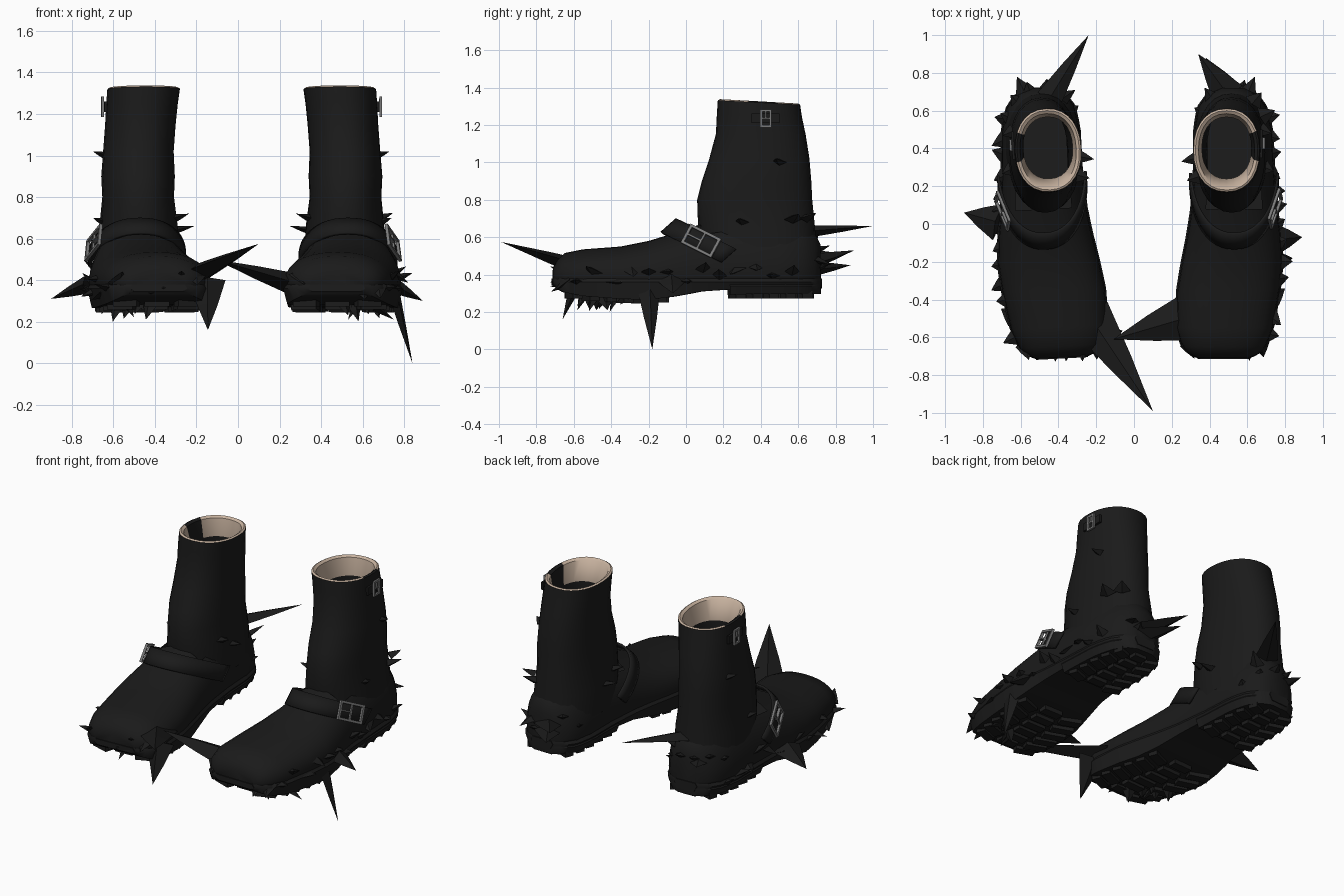
import bpy, bmesh, math, random
from mathutils import Vector, Matrix

cube = bpy.data.objects.get("Cube")
if cube:
    bpy.data.objects.remove(cube, do_unlink=True)


def material(name, color):
    m = bpy.data.materials.new(name)
    m.use_nodes = True
    m.diffuse_color = (*color, 1)
    m.node_tree.nodes["Principled BSDF"].inputs["Base Color"].default_value = (*color, 1)
    return m


LEATHER = material("black leather", (0.0105, 0.0105, 0.0105))
RUBBER = material("black rubber", (0.0115, 0.0115, 0.0115))
LINING = material("tan lining", (0.58, 0.45, 0.35))
METAL = material("grey metal", (0.19, 0.19, 0.19))

# Foot stations along y: (y, centre x, half width, bottom z, top z)
FOOT = [(-0.71, .475, .13, .36, .44), (-0.69, .475, .18, .34, .475), (-0.65, .475, .22, .32, .515),
        (-0.55, .48, .255, .3, .535), (-0.35, .5, .27, .285, .55), (-0.2, .52, .265, .28, .58),
        (-0.05, .53, .245, .3, .625), (0.08, .53, .225, .325, .67), (0.3, .53, .21, .34, .7),
        (0.5, .525, .205, .34, .7), (0.62, .52, .18, .34, .68), (0.69, .52, .13, .34, .62),
        (0.72, .52, .07, .34, .56)]
# Shaft stations upward: (z, front y, back y, inner x, outer x)
SHAFT = [(.48, .09, .70, .32, .72), (.65, .065, .69, .325, .705), (.8, .06, .675, .345, .69),
         (.9, .085, .67, .34, .695), (1.02, .125, .66, .345, .685), (1.15, .16, .64, .335, .675),
         (1.25, .165, .62, .325, .67), (1.32, .17, .61, .315, .665)]


def foot_at(y):
    y = min(max(y, FOOT[0][0]), FOOT[-1][0])
    for a, b in zip(FOOT, FOOT[1:]):
        if y <= b[0]:
            t = (y - a[0]) / (b[0] - a[0])
            return [p + (q - p) * t for p, q in zip(a, b)][1:]


def power(v, e):
    return math.copysign(abs(v) ** e, v)


class Boot:
    """Places canonical left-boot coordinates on either side."""

    def __init__(self, label, mirrored):
        self.label = label
        self.matrix = Matrix.Identity(4)
        if mirrored:
            pivot = Vector((-0.5, 0.4, 0))
            self.matrix = (Matrix.Translation(pivot + Vector((0.035, 0, 0)))
                           @ Matrix.Rotation(math.radians(3), 4, 'Z')
                           @ Matrix.Translation(-pivot) @ Matrix.Scale(-1, 4, (1, 0, 0)))

    def finish(self, name, bm, mats, smooth=True, place=True):
        if place:
            bm.transform(self.matrix)
        bmesh.ops.recalc_face_normals(bm, faces=bm.faces)
        mesh = bpy.data.meshes.new(f"{self.label}_{name}")
        bm.to_mesh(mesh)
        bm.free()
        obj = bpy.data.objects.new(mesh.name, mesh)
        bpy.context.scene.collection.objects.link(obj)
        for m in mats:
            mesh.materials.append(m)
        if smooth:
            bpy.ops.object.select_all(action='DESELECT')
            obj.select_set(True)
            bpy.context.view_layer.objects.active = obj
            bpy.ops.object.shade_smooth_by_angle(angle=math.radians(40))
        return obj


def loft(bm, rings, caps=True, closed=True, rule=None):
    rows = [[bm.verts.new(p) for p in r] for r in rings]
    n = len(rows[0])
    for i, (a, b) in enumerate(zip(rows, rows[1:])):
        for k in range(n if closed else n - 1):
            j = (k + 1) % n
            f = bm.faces.new((a[k], a[j], b[j], b[k]))
            if rule:
                f.material_index = rule(i, k / n)
    if caps:
        bm.faces.new(rows[0])
        bm.faces.new(rows[-1])


def box(bm, center, size, frame=None):
    m = Matrix.Translation(center) @ (frame.to_4x4() if frame else Matrix.Identity(4))
    bmesh.ops.create_cube(bm, size=1, matrix=m @ Matrix.Diagonal((*size, 1)))


def spike(bm, base, tip, r, flat=0.45):
    base, tip = Vector(base), Vector(tip)
    axis = tip - base
    q = axis.to_track_quat('Z', 'Y')
    corners = [q @ Vector((math.cos(a), flat * math.sin(a), 0)) * r
               for a in (0, math.pi / 2, math.pi, 1.5 * math.pi)]
    low = [bm.verts.new(base + c) for c in corners]
    mid = [bm.verts.new(base + axis * .5 + c * .55) for c in corners]
    top = bm.verts.new(tip)
    bm.faces.new(low)
    for k in range(4):
        j = (k + 1) % 4
        bm.faces.new((low[k], low[j], mid[j], mid[k]))
        bm.faces.new((mid[k], mid[j], top))


def shaft_ring(z, y0, y1, x0, x1, inset=0, n=28):
    ring = []
    for k in range(n):
        a = 2 * math.pi * k / n
        c, s = power(math.cos(a), .9), power(math.sin(a), .9)
        y = (y0 + y1) / 2 + ((y1 - y0) / 2 - inset) * s
        slope = -0.012 * s * max(0, z - 1.1) / .23
        ring.append(((x0 + x1) / 2 + ((x1 - x0) / 2 - inset) * c, y, z + slope))
    return ring


def buckle(bm, center, u, v, length, width, bar):
    """Rectangular frame with a centre bar and a prong."""
    u = u.normalized()
    v = (v - u * v.dot(u)).normalized()
    n = u.cross(v)
    frame = Matrix((u, v, n)).transposed()
    for s in (-1, 1):
        box(bm, center + u * s * length / 2, (bar, width + bar, bar), frame)
        box(bm, center + v * s * width / 2, (length, bar, bar), frame)
    box(bm, center, (bar * .7, width, bar * .7), frame)
    box(bm, center + u * length * .22, (length * .5, bar * .6, bar * 1.2), frame)


def build(boot, seed, big_spikes):
    rng = random.Random(seed)

    # Vamp and heel counter, opened on top where the shaft enters
    bm = bmesh.new()
    rings = []
    for y, cx, hw, zb, zt in FOOT:
        zm = .39
        ring = []
        for k in range(28):
            c, s = math.cos(k * math.pi / 14), math.sin(k * math.pi / 14)
            ring.append((cx + hw * power(c, .88), y, zm + (zt - zm if s > 0 else zm - zb) * power(s, .88)))
        rings.append(ring)
    loft(bm, rings)
    hidden = [f for f in bm.faces
              if all(.07 < v.co.y < .63 and abs(v.co.x - .525) < .16 and v.co.z > .5 for v in f.verts)]
    bmesh.ops.delete(bm, geom=hidden, context='FACES')
    boot.finish("vamp", bm, [LEATHER])

    # Shaft wall, folded over the rim into the lining, with a dark gusset outside
    bm = bmesh.new()
    rings = [shaft_ring(*s) for s in SHAFT]
    top = SHAFT[-1]
    lower = (top[1] + .025, *top[2:])
    rings += [shaft_ring(top[0] + .006, *top[1:], .01), shaft_ring(top[0] - .005, *top[1:], .026),
              shaft_ring(1.2, *lower, .044), shaft_ring(.68, *SHAFT[2][1:], .04),
              shaft_ring(.39, *SHAFT[1][1:], .035)]
    edge = len(SHAFT) - 1

    def shaft_rule(i, t):
        return int(edge <= i <= edge + 2 and .06 < t < .95)
    loft(bm, rings, caps=False, rule=shaft_rule)
    boot.finish("shaft", bm, [LEATHER, LINING])

    # Sole welt and heel block, rounded at both ends
    def sole_part(name, y0, y1, drop, top_z, grow, steps):
        part = bmesh.new()
        rows = []
        for i in range(steps + 1):
            y = y0 + (y1 - y0) * (1 - math.cos(math.pi * i / steps)) / 2
            cx, hw, zb, _ = foot_at(y)
            hw += grow
            low = zb - drop
            rows.append([(cx - hw + .012, y, top_z), (cx + hw - .012, y, top_z),
                         (cx + hw, y, top_z - .02), (cx + hw - .02, y, low),
                         (cx - hw + .02, y, low), (cx - hw, y, top_z - .02)])
        loft(part, rows)
        boot.finish(name, part, [RUBBER])
    sole_part("sole", -.715, .725, .015, .38, .008, 30)
    sole_part("heel_block", .235, .72, .045, .36, .006, 14)

    # Chunky tread lugs under ball and heel
    bm = bmesh.new()
    for start, count, drop in ((-.6, 6, .015), (.275, 5, .045)):
        for i in range(count):
            y = start + i * .09
            cx, hw, zb, _ = foot_at(y)
            for k in (-1, 0, 1):
                turn = Matrix.Rotation(.35 * k, 3, 'Z')
                box(bm, Vector((cx + k * hw * .62, y + .02 * (k == 0), zb - drop - .002)),
                    (hw * .5, .055, .04), turn)
    boot.finish("tread_lugs", bm, [RUBBER], smooth=False)

    # Instep strap, a tilted band hugging the foot
    def strap_point(a):
        return Vector((.53 + .232 * power(math.cos(a), .9), .26 - .35 * math.sin(a), .485 + .175 * math.sin(a)))
    across = Vector((0, .62, .55))
    bm = bmesh.new()
    angles = [math.radians(5 + 170 * i / 24) for i in range(25)]
    loft(bm, [[strap_point(a) + across * w for w in (-.065, 0, .065)] for a in angles],
         caps=False, closed=False)
    strap = boot.finish("instep_strap", bm, [LEATHER])
    thick = strap.modifiers.new("thickness", 'SOLIDIFY')
    thick.thickness, thick.offset = .014, 0

    # Instep buckle
    bm = bmesh.new()
    a = math.radians(30)
    u = strap_point(a + .1) - strap_point(a - .1)
    out = Vector((.014, -.004, .008))
    buckle(bm, strap_point(a) + out, u, across, .175, .1, .015)
    boot.finish("instep_buckle", bm, [METAL], smooth=False)

    # Pull strap and buckle near the top of the shaft
    bm = bmesh.new()
    box(bm, Vector((.674, .425, 1.235)), (.014, .15, .05))
    boot.finish("top_strap", bm, [LEATHER], smooth=False)
    bm = bmesh.new()
    buckle(bm, Vector((.687, .427, 1.235)), Vector((0, 0, 1)), Vector((0, 1, 0)), .085, .05, .012)
    boot.finish("top_buckle", bm, [METAL], smooth=False)

    # Small thorns: outer side, toe edge, heel counter, shaft
    bm = bmesh.new()
    for i in range(13):
        y = -.58 + i * .095
        cx, hw, _, _ = foot_at(y)
        base = Vector((cx + hw - .03, y, rng.uniform(.33, .45)))
        spike(bm, base, base + Vector((rng.uniform(.06, .09), rng.uniform(-.05, .05), rng.uniform(-.06, .06))), .055)
    for i in range(6):
        t = i / 5
        base = Vector((.29 + .38 * t, -.63, rng.uniform(.35, .44)))
        spike(bm, base, base + Vector((rng.uniform(-.03, .03), rng.uniform(-.11, -.07), rng.uniform(-.07, .06))), .05)
    for i in range(5):
        base = Vector((.5 + .05 * i, -.54 + .06 * i, .3))
        spike(bm, base, base + Vector((.03, -.04, rng.uniform(-.1, -.05))), .05)
    for i in range(6):
        t = math.radians(25 + 25 * i)
        d = Vector((math.cos(t), math.sin(t), 0))
        base = Vector((.52 + .17 * d.x, .48 + .21 * d.y, rng.uniform(.4, .7)))
        spike(bm, base, base + d * rng.uniform(.06, .1) + Vector((0, 0, .03)), .05)
    for x, y, z, reach in ((.34, .25, .7, -.06), (.34, .35, .64, -.09), (.67, .5, 1.0, .06), (.69, .3, .68, .05)):
        spike(bm, (x, y, z), (x + reach, y - .02, z + .02), .04)
    boot.finish("thorns", bm, [LEATHER], smooth=False)

    # Long spikes
    bm = bmesh.new()
    for base, tip, r in big_spikes:
        spike(bm, base, tip, r)
    boot.finish("long_spikes", bm, [LEATHER], smooth=False, place=False)


build(Boot("left_boot", False), 3, [
    ((.3, -.49, .37), (-.11, -.61, .5), .13),
    ((.75, -.2, .34), (.84, -.18, 0), .065),
    ((.76, -.08, .37), (.89, -.07, .3), .08),
    ((.5, .68, .47), (.34, .9, .53), .09),
    ((.5, .68, .43), (.38, .88, .45), .09),
    ((.58, .64, .5), (.64, .78, .45), .07),
    ((.6, -.45, .31), (.75, -.42, .21), .07),
    ((.58, -.46, .31), (.53, -.48, .21), .06)])
build(Boot("right_boot", True), 8, [
    ((-.24, -.48, .41), (.1, -.99, .575), .12),
    ((-.15, -.57, .4), (-.145, -.66, .16), .09),
    ((-.72, .01, .38), (-.9, .06, .31), .1),
    ((-.45, .66, .63), (-.24, 1.0, .66), .07),
    ((-.55, .64, .5), (-.62, .78, .52), .08),
    ((-.4, .65, .55), (-.31, .71, .62), .05),
    ((-.55, -.5, .31), (-.5, -.52, .22), .06)])
